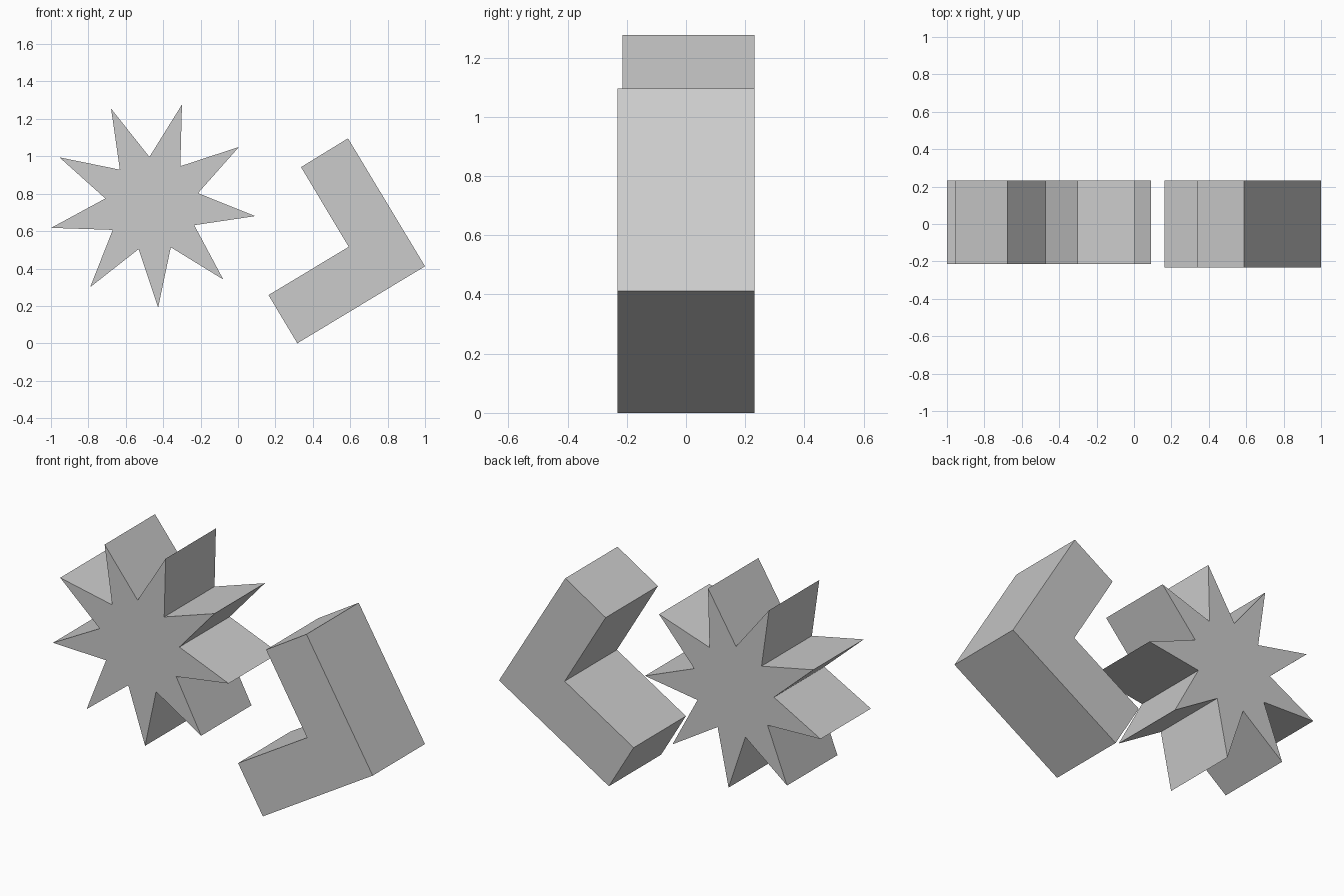
import bpy, bmesh, math

if "Cube" in bpy.data.objects:
    bpy.data.objects.remove(bpy.data.objects["Cube"])


def extrude_profile(name, points, y_front, y_back):
    """Make a flat-sided solid from an (x, z) outline swept along y."""
    bm = bmesh.new()
    face = bm.faces.new([bm.verts.new((x, y_front, z)) for x, z in points])
    swept = bmesh.ops.extrude_face_region(bm, geom=[face], use_keep_orig=True)
    verts = [g for g in swept["geom"] if isinstance(g, bmesh.types.BMVert)]
    bmesh.ops.translate(bm, verts=verts, vec=(0, y_back - y_front, 0))
    bmesh.ops.recalc_face_normals(bm, faces=bm.faces)
    mesh = bpy.data.meshes.new(name)
    bm.to_mesh(mesh)
    bm.free()
    obj = bpy.data.objects.new(name, mesh)
    bpy.context.collection.objects.link(obj)
    return obj


# Nine-pointed star: alternating tip and notch radii
CX, CZ, TIP, NOTCH, POINTS = -0.459, 0.745, 0.555, 0.252, 9
start = math.radians(-6.7)
star = []
for i in range(2 * POINTS):
    a = start + i * math.pi / POINTS
    r = NOTCH if i % 2 else TIP
    star.append((CX + r * math.cos(a), CZ + r * math.sin(a)))
extrude_profile("star_block", star, -0.215, 0.232)

# Tilted L-shaped block
ell = [(0.588, 1.096), (0.337, 0.942), (0.592, 0.516),
       (0.163, 0.258), (0.317, 0.0), (1.0, 0.412)]
extrude_profile("angle_block", ell, -0.232, 0.232)
